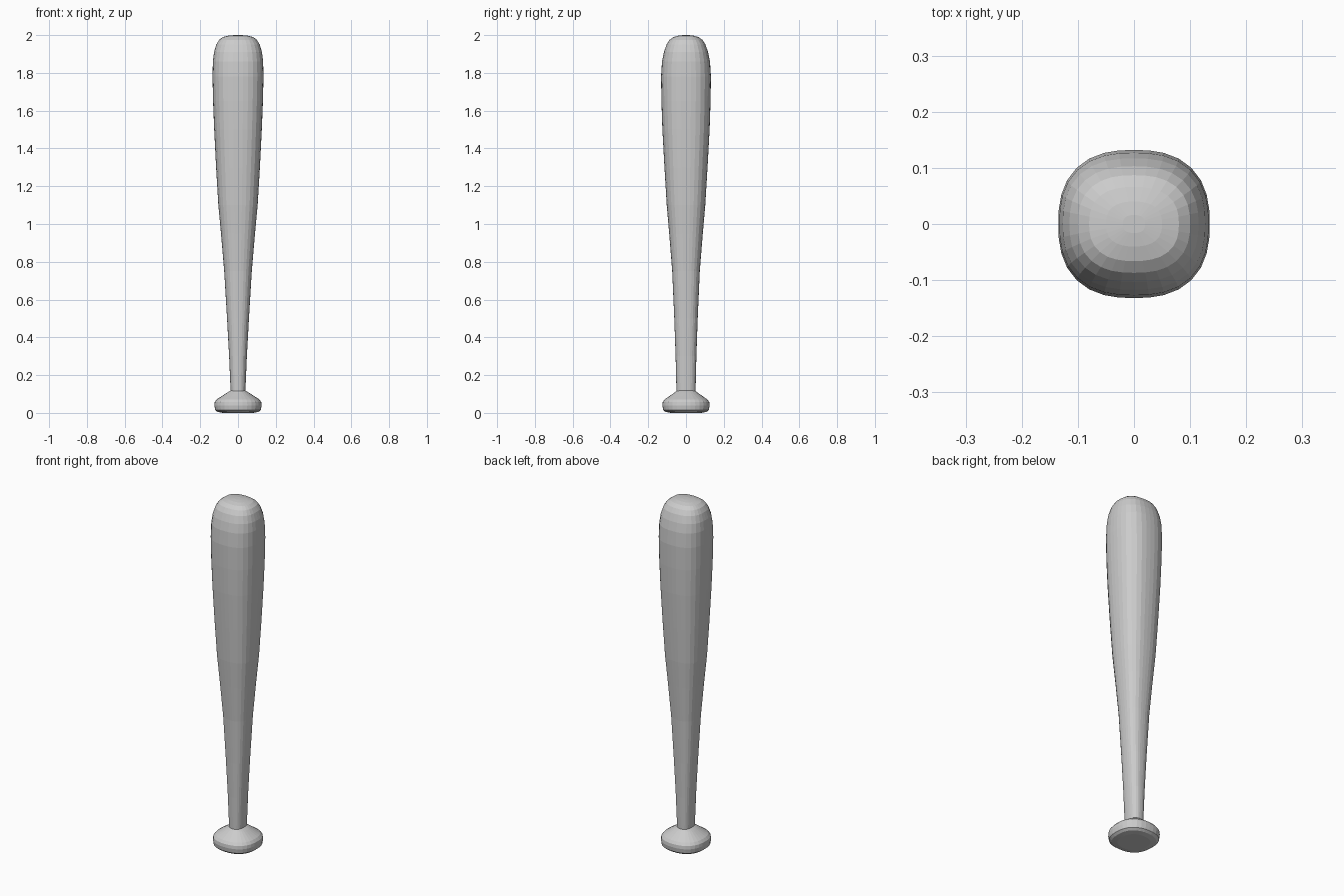
import bpy, bmesh, math

if "Cube" in bpy.data.objects:
    bpy.data.objects.remove(bpy.data.objects["Cube"])

SIDES = 32


def ring(bm, z, rx, ry, power):
    """One rounded-square cross-section."""
    verts = []
    for i in range(SIDES):
        a = 2 * math.pi * i / SIDES
        c, s = math.cos(a), math.sin(a)
        r = (abs(c) ** power + abs(s) ** power) ** (-1 / power)
        verts.append(bm.verts.new((rx * r * c, ry * r * s, z)))
    return verts


def loft(name, sections, power):
    """Skin a stack of (z, half width, half depth) sections and close both ends."""
    bm = bmesh.new()
    rings = [ring(bm, z, rx, ry, power) for z, rx, ry in sections]
    for lo, hi in zip(rings, rings[1:]):
        for i in range(SIDES):
            j = (i + 1) % SIDES
            bm.faces.new((lo[i], lo[j], hi[j], hi[i]))
    bm.faces.new(rings[0][::-1])
    bm.faces.new(rings[-1])
    bmesh.ops.recalc_face_normals(bm, faces=bm.faces)
    mesh = bpy.data.meshes.new(name)
    bm.to_mesh(mesh)
    bm.free()
    obj = bpy.data.objects.new(name, mesh)
    bpy.context.collection.objects.link(obj)
    return obj


# Tapered handle flowing into the barrel, with a rounded end
loft("bat_barrel", [
    (0.09, 0.038, 0.050), (0.30, 0.047, 0.055), (0.50, 0.058, 0.062),
    (0.75, 0.073, 0.073), (0.95, 0.090, 0.089), (1.10, 0.104, 0.102),
    (1.30, 0.116, 0.114), (1.50, 0.126, 0.125), (1.65, 0.132, 0.130),
    (1.78, 0.135, 0.132), (1.86, 0.133, 0.127), (1.91, 0.127, 0.117),
    (1.95, 0.115, 0.103), (1.975, 0.100, 0.087), (1.99, 0.080, 0.066),
    (1.997, 0.050, 0.040), (2.0, 0.020, 0.016)], 2.5)

# Flared knob at the foot of the handle
loft("bat_knob", [
    (0.0, 0.080, 0.080), (0.005, 0.108, 0.108), (0.015, 0.121, 0.121),
    (0.04, 0.125, 0.125), (0.058, 0.123, 0.123), (0.072, 0.112, 0.112),
    (0.09, 0.084, 0.086), (0.107, 0.058, 0.062), (0.12, 0.036, 0.047)], 2.35)
